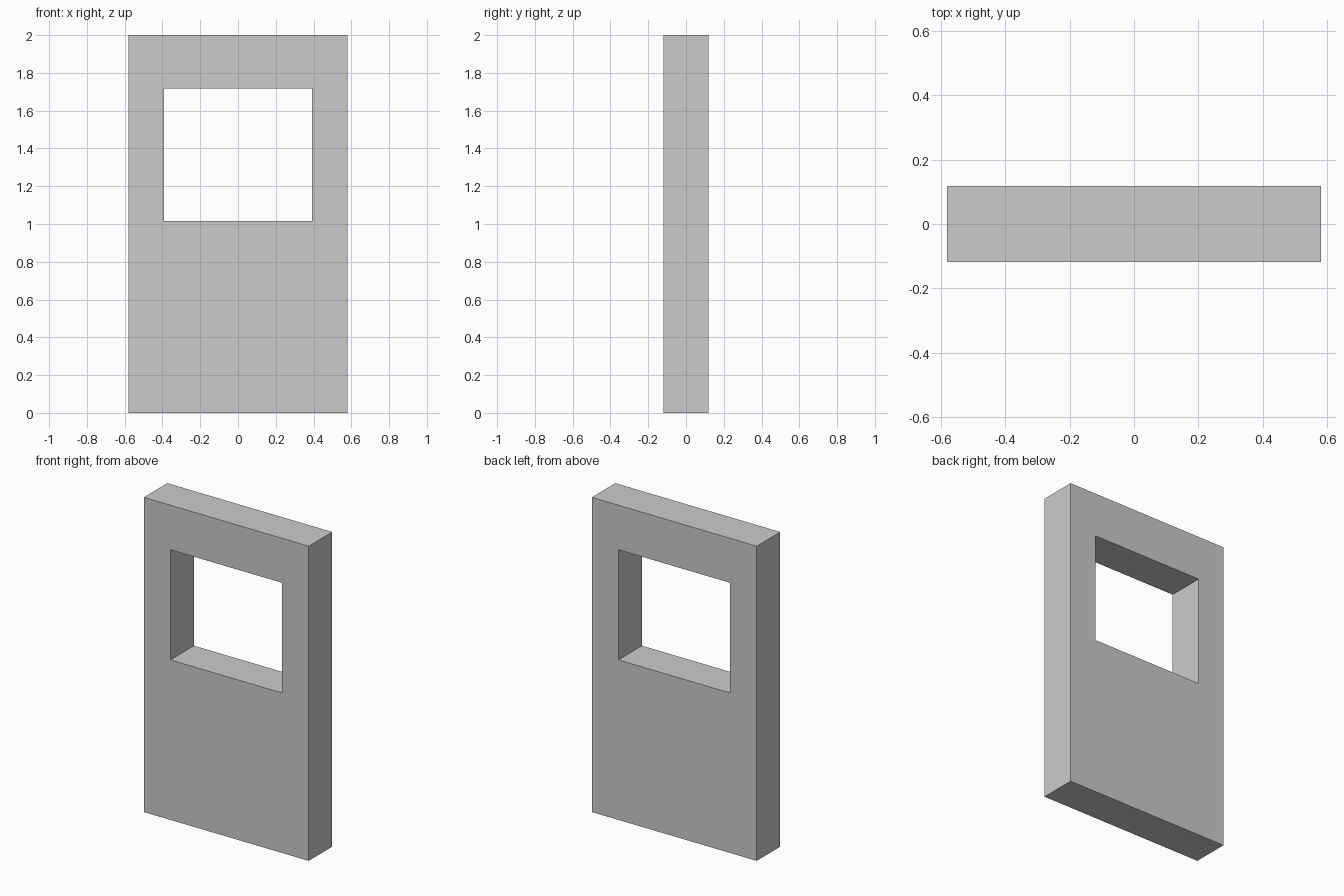
import bpy, bmesh

if "Cube" in bpy.data.objects:
    bpy.data.objects.remove(bpy.data.objects["Cube"])

HALF_W, HEIGHT, HALF_D = 0.58, 2.0, 0.118
WIN_HALF_W, WIN_LOW, WIN_HIGH = 0.392, 1.017, 1.717


def ring(bm, half_w, low, high, y):
    """Four corner vertices of a rectangle in the plane at y."""
    corners = [(-half_w, low), (half_w, low), (half_w, high), (-half_w, high)]
    return [bm.verts.new((x, y, z)) for x, z in corners]


def bridge(bm, a, b):
    """Quads joining two four-corner rings."""
    for i in range(4):
        j = (i + 1) % 4
        bm.faces.new((a[i], a[j], b[j], b[i]))


# Wall panel with a rectangular window opening through it
bm = bmesh.new()
outer_front, outer_back = [ring(bm, HALF_W, 0, HEIGHT, y) for y in (-HALF_D, HALF_D)]
inner_front, inner_back = [ring(bm, WIN_HALF_W, WIN_LOW, WIN_HIGH, y) for y in (-HALF_D, HALF_D)]

# Front face, window reveal, back face, outer edge
loops = [outer_front, inner_front, inner_back, outer_back]
for k in range(4):
    bridge(bm, loops[k], loops[(k + 1) % 4])
bmesh.ops.recalc_face_normals(bm, faces=bm.faces)

mesh = bpy.data.meshes.new("window_wall_panel")
bm.to_mesh(mesh)
bm.free()
panel = bpy.data.objects.new("window_wall_panel", mesh)
bpy.context.collection.objects.link(panel)
